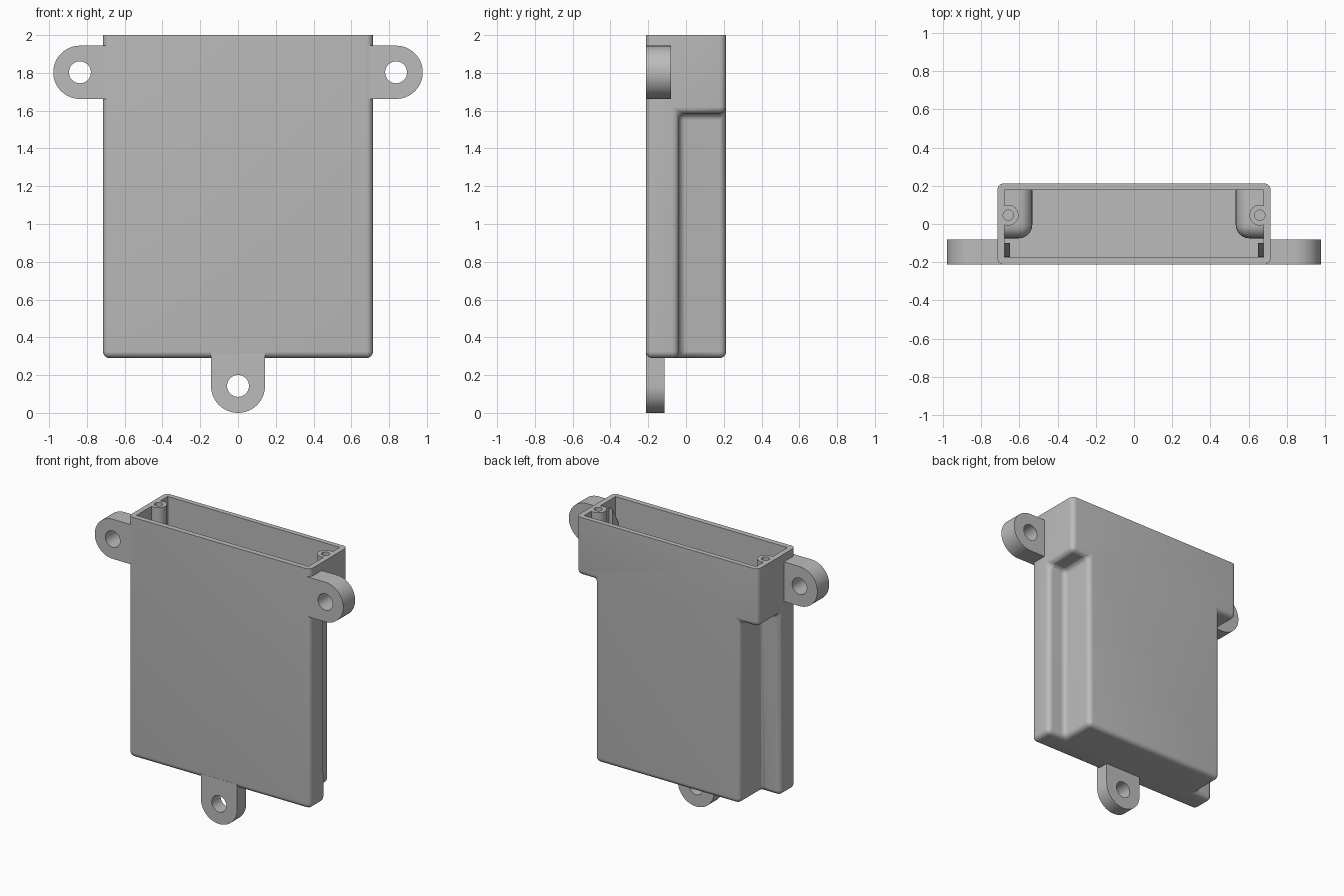
import bpy, bmesh, math
from mathutils import Vector, Matrix

old = bpy.data.objects.get("Cube")
if old:
    bpy.data.objects.remove(old)

grey = bpy.data.materials.new("light grey plastic")
grey.use_nodes = True
COLOUR = (0.5, 0.5, 0.5, 1)
grey.diffuse_color = COLOUR
grey.node_tree.nodes["Principled BSDF"].inputs["Base Color"].default_value = COLOUR


def make(name, bm):
    bmesh.ops.recalc_face_normals(bm, faces=bm.faces)
    mesh = bpy.data.meshes.new(name)
    bm.to_mesh(mesh)
    bm.free()
    mesh.materials.append(grey)
    obj = bpy.data.objects.new(name, mesh)
    bpy.context.collection.objects.link(obj)
    return obj


def box(name, lo, hi):
    lo, hi = Vector(lo), Vector(hi)
    bm = bmesh.new()
    bmesh.ops.create_cube(bm, size=1, matrix=Matrix.Translation((lo + hi) / 2)
                          @ Matrix.Diagonal((*(hi - lo), 1)))
    return make(name, bm)


def extrude(name, points, offset):
    bm = bmesh.new()
    face = bm.faces.new([bm.verts.new(p) for p in points])
    top = bmesh.ops.extrude_face_region(bm, geom=[face])["geom"]
    bmesh.ops.translate(bm, vec=offset, verts=[v for v in top if isinstance(v, bmesh.types.BMVert)])
    return make(name, bm)


def cylinder(name, x, y, radius, z0, z1):
    ring = [(x + radius * math.cos(math.tau * i / 40), y + radius * math.sin(math.tau * i / 40), z0)
            for i in range(40)]
    return extrude(name, ring, (0, 0, z1 - z0))


def combine(obj, other, operation):
    """Apply a boolean and discard the second solid."""
    mod = obj.modifiers.new("boolean", "BOOLEAN")
    mod.operation, mod.object, mod.solver = operation, other, "EXACT"
    bpy.context.view_layer.update()
    evaluated = obj.evaluated_get(bpy.context.evaluated_depsgraph_get())
    mesh = bpy.data.meshes.new_from_object(evaluated)
    obj.modifiers.clear()
    obj.data = mesh
    bpy.data.objects.remove(other)


def round_edges(obj, radius, rule):
    bm = bmesh.new()
    bm.from_mesh(obj.data)
    bmesh.ops.remove_doubles(bm, verts=bm.verts, dist=1e-4)
    bmesh.ops.dissolve_limit(bm, angle_limit=0.01, verts=bm.verts, edges=bm.edges)
    bmesh.ops.recalc_face_normals(bm, faces=bm.faces)
    bmesh.ops.bevel(bm, geom=[e for e in bm.edges if rule(e)], offset=radius,
                    offset_type="OFFSET", segments=6, profile=0.5, affect="EDGES")
    bm.to_mesh(obj.data)
    bm.free()


def stepped_block(name, lo, hi, notch):
    """Block whose two rear corners are cut away below a step."""
    obj = box(name, lo, hi)
    nx, ny, nz = notch
    for side in (-1, 1):
        xs = sorted((side * nx, side))
        cutter = box("notch_cutter", (xs[0], ny, 0), (xs[1], 1, nz))
        combine(obj, cutter, "DIFFERENCE")
    return obj


# Outer shell and matching cavity
body = stepped_block("housing", (-0.715, -0.213, 0.29), (0.715, 0.213, 2), (0.57, -0.038, 1.585))
round_edges(body, 0.036, lambda e: any(v.co.z < 1.99 for v in e.verts))
cavity = stepped_block("cavity", (-0.677, -0.175, 0.33), (0.677, 0.178, 2.1), (0.532, -0.075, 1.622))
round_edges(cavity, 0.072, lambda e: not e.is_convex)
combine(body, cavity, "DIFFERENCE")

# Screw bosses standing on the inner shelves
for side in (-1, 1):
    combine(body, cylinder("boss", side * 0.658, 0.046, 0.054, 1.605, 2), "UNION")
    combine(body, cylinder("pilot", side * 0.658, 0.046, 0.027, 1.7, 2.1), "DIFFERENCE")
parts = [body]

# Guide rails with sloping tops
for side, label in ((-1, "right"), (1, "left")):
    profile = [(side * 0.65, -0.172, 0.32), (side * 0.65, -0.1, 0.32),
               (side * 0.65, -0.1, 1.95), (side * 0.65, -0.172, 1.82)]
    parts.append(extrude(label + "_guide_rail", profile, (side * 0.035, 0, 0)))


# Mounting lugs with rounded ends and screw holes
def lug(name, cx, cz, angle, radius, reach, depth):
    def at(u, v):
        return (cx + u * math.cos(angle) - v * math.sin(angle), -0.213,
                cz + u * math.sin(angle) + v * math.cos(angle))

    def arc(r, start, end, n):
        return [at(r * math.cos(start + (end - start) * i / n), r * math.sin(start + (end - start) * i / n))
                for i in range(n + 1)]

    outline = [at(-reach, -radius)] + arc(radius, -math.pi / 2, math.pi / 2, 32) + [at(-reach, radius)]
    obj = extrude(name, outline, (0, depth, 0))
    hole = [Vector(p) - Vector((0, 0.1, 0)) for p in arc(0.058, 0, math.tau, 40)[:-1]]
    combine(obj, extrude("hole_cutter", hole, (0, 0.5, 0)), "DIFFERENCE")
    parts.append(obj)


lug("left_lug", 0.837, 1.803, 0, 0.141, 0.147, 0.133)
lug("right_lug", -0.837, 1.803, math.pi, 0.141, 0.147, 0.133)
lug("bottom_lug", 0, 0.143, -math.pi / 2, 0.143, 0.177, 0.1)

# Smooth curves, crisp corners
bpy.ops.object.select_all(action="DESELECT")
for obj in parts:
    obj.select_set(True)
bpy.context.view_layer.objects.active = body
bpy.ops.object.shade_smooth_by_angle(angle=math.radians(30))
